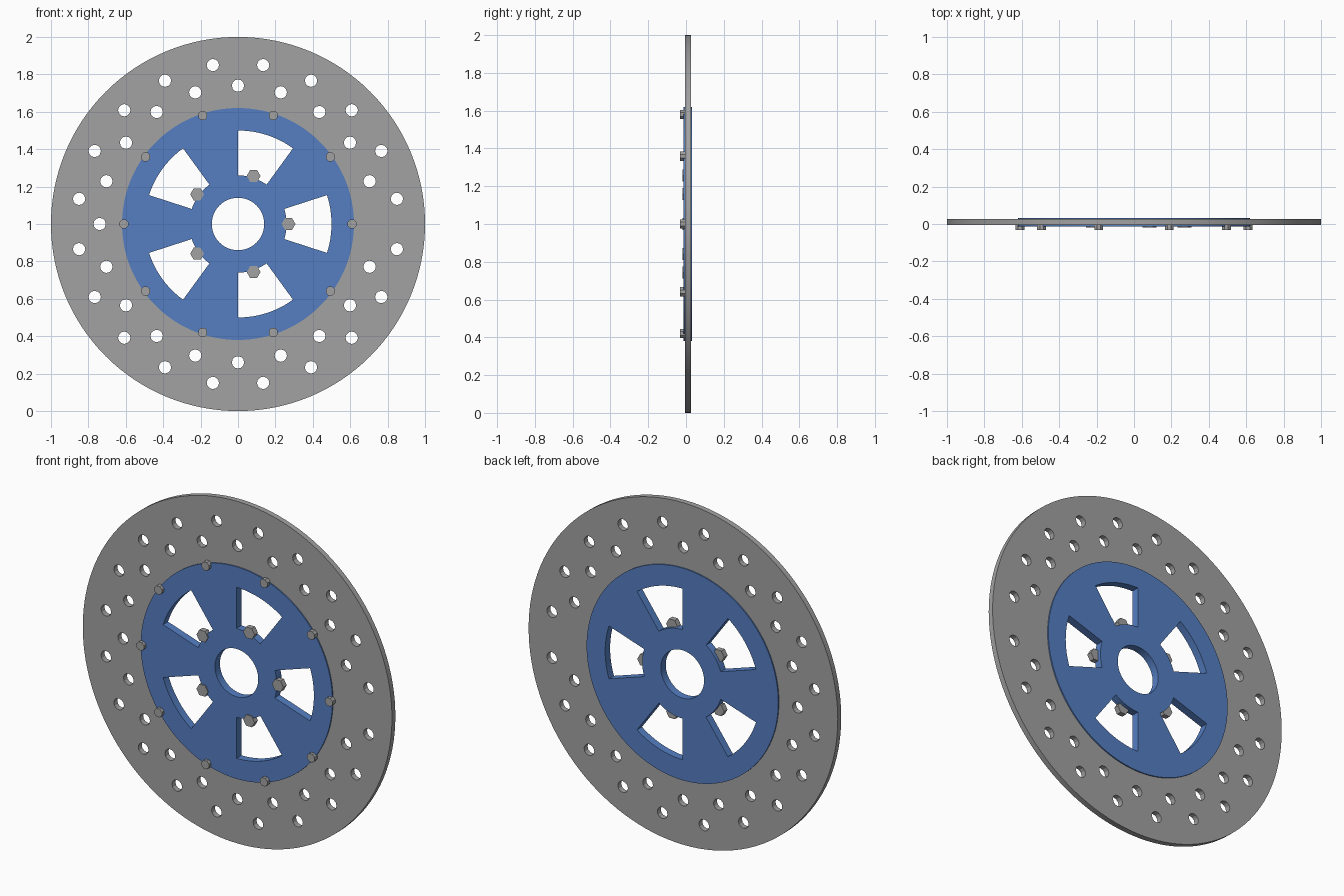
import bpy
import math
from math import cos, sin, radians, tau

if "Cube" in bpy.data.objects:
    bpy.data.objects.remove(bpy.data.objects["Cube"])


def material(name, rgb):
    m = bpy.data.materials.new(name)
    m.diffuse_color = (*rgb, 1)
    m.use_nodes = True
    m.node_tree.nodes["Principled BSDF"].inputs["Base Color"].default_value = m.diffuse_color
    return m


STEEL = material("grey steel", (0.36, 0.36, 0.36))
BLUE = material("blue anodised", (0.09, 0.21, 0.54))


def circle(radius, sides, cx=0.0, cy=0.0, turn=0.0):
    return [(cx + radius * cos(turn + tau * i / sides),
             cy + radius * sin(turn + tau * i / sides)) for i in range(sides)]


def polar(radius, degrees):
    return radius * cos(radians(degrees)), radius * sin(radians(degrees))


def arc(radius, start, end, steps):
    return [polar(radius, start + (end - start) * i / steps) for i in range(steps + 1)]


def plate(name, loops, y_front, y_back, mat):
    """Extrude a filled outline (later loops are holes) between two y depths, upright at z = 1."""
    curve = bpy.data.curves.new(name, 'CURVE')
    curve.dimensions = '2D'
    curve.fill_mode = 'BOTH'
    curve.extrude = (y_back - y_front) / 2
    for points in loops:
        spline = curve.splines.new('POLY')
        spline.points.add(len(points) - 1)
        for p, (x, y) in zip(spline.points, points):
            p.co = (x, y, 0, 1)
        spline.use_cyclic_u = True
    obj = bpy.data.objects.new(name, curve)
    bpy.context.collection.objects.link(obj)
    obj.location = (0, (y_front + y_back) / 2, 1)
    obj.rotation_euler = (math.pi / 2, 0, 0)
    bpy.ops.object.select_all(action='DESELECT')
    obj.select_set(True)
    bpy.context.view_layer.objects.active = obj
    bpy.ops.object.convert(target='MESH')
    obj = bpy.context.object
    obj.name = name
    # weld the rims to the caps
    bpy.ops.object.mode_set(mode='EDIT')
    bpy.ops.mesh.select_all(action='SELECT')
    bpy.ops.mesh.remove_doubles(threshold=0.0001)
    bpy.ops.mesh.normals_make_consistent(inside=False)
    bpy.ops.object.mode_set(mode='OBJECT')
    obj.data.materials.clear()
    obj.data.materials.append(mat)
    bpy.ops.object.shade_smooth_by_angle(angle=radians(25))
    return obj


# Outer ring with two staggered rows of drilled holes
ring = [circle(1.0, 128), circle(0.6, 96)]
ring += [circle(0.033, 12, *polar(0.86, 9 + 18 * i)) for i in range(20)]
ring += [circle(0.033, 12, *polar(0.74, 18 * i)) for i in range(1, 20)]
plate("brake_ring", ring, -0.006, 0.026, STEEL)

# Central carrier with a bore and five sector windows
carrier = [circle(0.62, 128), circle(0.14, 64)]
for i in range(5):
    a = 72 * i
    carrier.append(arc(0.5, a - 18, a + 18, 12) + arc(0.26, a + 18, a - 18, 12))
plate("carrier", carrier, -0.013, 0.033, BLUE)

# Small bolts around the carrier rim
for i in range(10):
    plate(f"rim_bolt_{i + 1}", [circle(0.026, 8, *polar(0.61, 36 * i), radians(22.5))],
          -0.033, 0.0, STEEL)

# Hexagonal bolts around the hub
for i in range(5):
    plate(f"hub_bolt_{i + 1}", [circle(0.037, 6, *polar(0.27, 72 * i))],
          -0.019, 0.012, STEEL)
